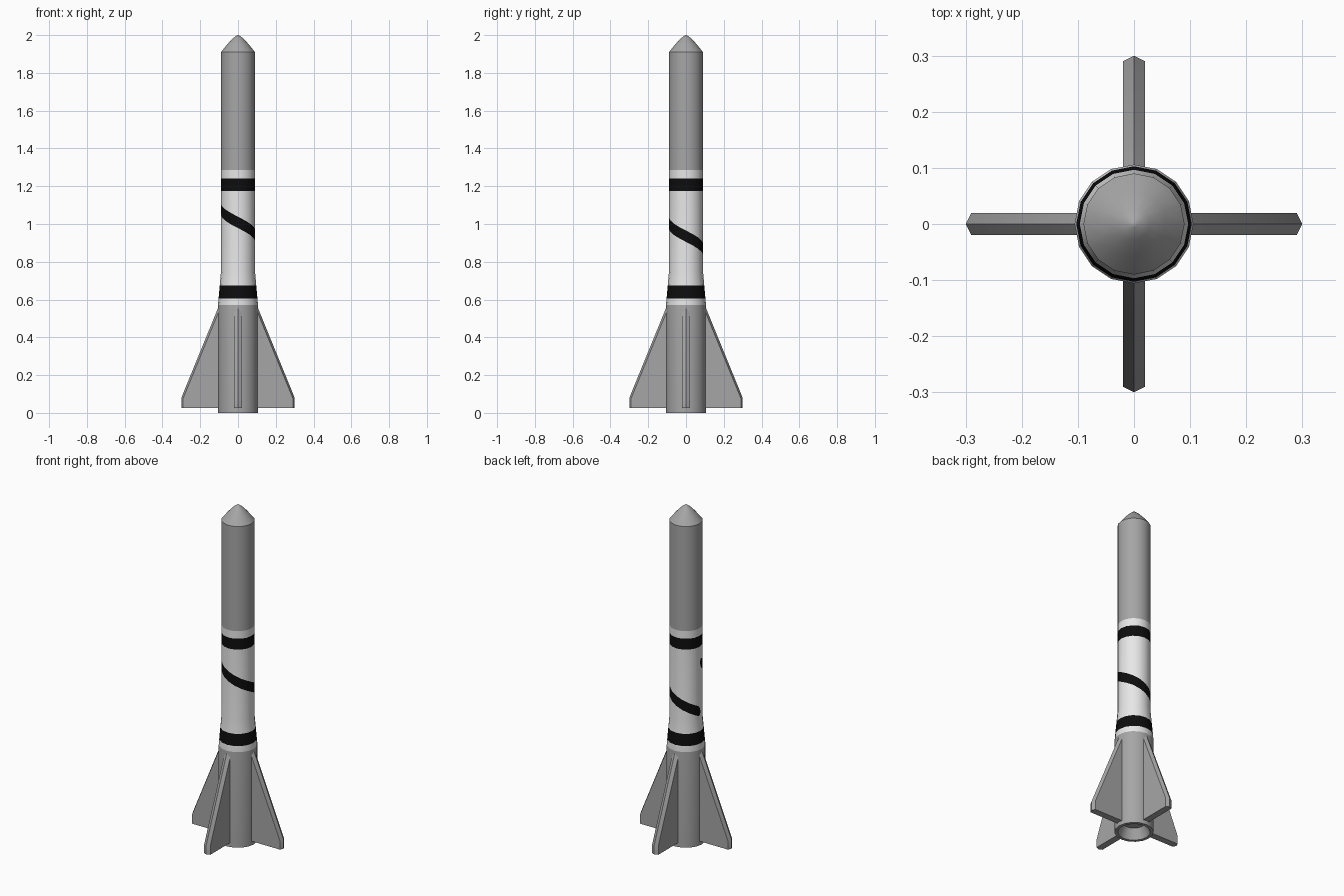
import bpy, bmesh, math
from math import cos, sin, pi

if "Cube" in bpy.data.objects:
    bpy.data.objects.remove(bpy.data.objects["Cube"])

SIDES = 16


def material(name, v):
    m = bpy.data.materials.new(name)
    m.diffuse_color = (v, v, v, 1)
    m.use_nodes = True
    m.node_tree.nodes["Principled BSDF"].inputs["Base Color"].default_value = m.diffuse_color
    return m


GREY = material("grey", 0.38)
WHITE = material("white", 0.8)
BLACK = material("black", 0.004)


def finish(name, bm, mats, angle=30):
    bmesh.ops.recalc_face_normals(bm, faces=bm.faces)
    me = bpy.data.meshes.new(name)
    bm.to_mesh(me)
    bm.free()
    for m in mats:
        me.materials.append(m)
    ob = bpy.data.objects.new(name, me)
    bpy.context.collection.objects.link(ob)
    bpy.ops.object.select_all(action='DESELECT')
    ob.select_set(True)
    bpy.context.view_layer.objects.active = ob
    bpy.ops.object.shade_smooth_by_angle(angle=math.radians(angle))
    return ob


def taper(z):
    """Radius of the flared lower body at height z."""
    return 0.106 - 0.016 * min(max((z - 0.57) / 0.18, 0), 1)


# Body: one turned profile from the nozzle recess to the nose tip
profile = [(0.062, 0.06), (0.088, 0.0), (0.106, 0.0)]
profile += [(taper(z), z) for z in (0.57, 0.605, 0.675, 0.75, 1.175, 1.24, 1.285)]
profile += [(0.09, 1.91), (0.058, 1.95), (0.028, 1.982), (0.006, 1.999)]
bm = bmesh.new()
rings = [[bm.verts.new((r * cos(2 * pi * i / SIDES), r * sin(2 * pi * i / SIDES), z))
          for i in range(SIDES)] for r, z in profile]
for a, b in zip(rings, rings[1:]):
    for i in range(SIDES):
        j = (i + 1) % SIDES
        bm.faces.new((a[i], a[j], b[j], b[i]))
bm.faces.new(rings[0])
tip = bm.verts.new((0, 0, 2.0))
for i in range(SIDES):
    bm.faces.new((rings[-1][i], rings[-1][(i + 1) % SIDES], tip))
# White middle section with two black bands
for f in bm.faces:
    z = f.calc_center_median().z
    if 0.57 < z < 1.285:
        f.material_index = 2 if 0.605 < z < 0.675 or 1.175 < z < 1.24 else 1
finish("rocket_body", bm, [GREY, WHITE, BLACK])

# Spiral stripe: thin painted strip that winds once round the faceted body
bm = bmesh.new()
STEPS = 96
START, TURN = math.radians(182), math.radians(363)
prev = None
for k in range(STEPS + 1):
    t = k / STEPS
    a = START + TURN * t
    end = min(t, 1 - t) * TURN * 0.09            # distance to the strip's end
    half = 0.03 * math.sqrt(max(1 - max(1 - end / 0.025, 0) ** 2, 0.02))
    zc = 1.08 - 0.295 * t
    r = 0.0905 * cos(pi / SIDES) / cos(a % (2 * pi / SIDES) - pi / SIDES) + 0.0005
    cur = [bm.verts.new((r * cos(a), r * sin(a), zc + s * half)) for s in (-1, 1)]
    if prev:
        bm.faces.new((prev[0], cur[0], cur[1], prev[1]))
    prev = cur
finish("spiral_stripe", bm, [BLACK])

# Fins: flat plates with a ridge along the sloping and outer edges
side = [(0.08, 0.025), (0.29, 0.025), (0.29, 0.078), (0.098, 0.545), (0.08, 0.545)]
ridge = [(0.08, 0.025), (0.30, 0.025), (0.30, 0.08), (0.103, 0.562), (0.08, 0.562)]
for n, name in enumerate(("right_fin", "back_fin", "left_fin", "front_fin")):
    bm = bmesh.new()
    c, s = round(cos(n * pi / 2)), round(sin(n * pi / 2))
    loops = [[bm.verts.new((x * c - y * s, x * s + y * c, z)) for x, z in pts]
             for pts, y in ((side, -0.02), (ridge, 0), (side, 0.02))]
    bm.faces.new(loops[0])
    bm.faces.new(loops[2])
    for a, b in zip(loops, loops[1:]):
        for i in range(5):
            j = (i + 1) % 5
            bm.faces.new((a[i], a[j], b[j], b[i]))
    finish(name, bm, [GREY], 20)
